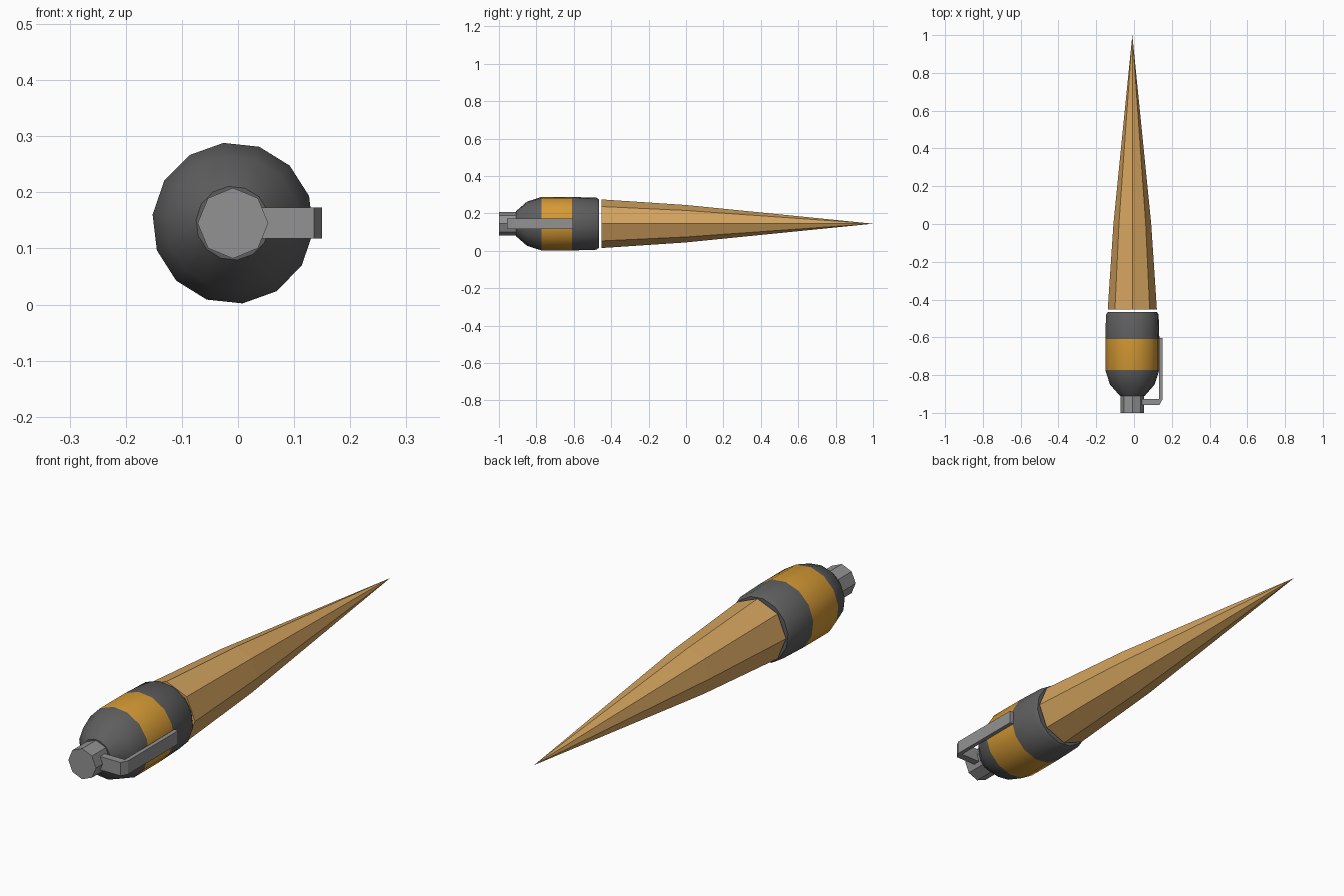
import bpy, bmesh, math

if "Cube" in bpy.data.objects:
    bpy.data.objects.remove(bpy.data.objects["Cube"])

AXIS_X, AXIS_Z = -0.009, 0.145


def material(name, color):
    m = bpy.data.materials.new(name)
    m.diffuse_color = (*color, 1.0)
    m.use_nodes = True
    m.node_tree.nodes["Principled BSDF"].inputs["Base Color"].default_value = m.diffuse_color
    return m


dark = material("dark grey", (0.112, 0.112, 0.115))
light = material("light grey", (0.29, 0.29, 0.295))
gold = material("gold band", (0.66, 0.32, 0.035))
wood = material("tan", (0.66, 0.37, 0.115))


def make_object(name, bm, mats):
    bmesh.ops.recalc_face_normals(bm, faces=bm.faces)
    me = bpy.data.meshes.new(name)
    bm.to_mesh(me)
    bm.free()
    ob = bpy.data.objects.new(name, me)
    bpy.context.collection.objects.link(ob)
    for m in mats:
        me.materials.append(m)
    return ob


def lathe(name, profile, sides, start, mats):
    """Turn (y, radius) points around the long axis; radius 0 makes a tip."""
    bm = bmesh.new()
    rings = []
    for y, r in profile:
        count = sides if r > 0 else 1
        ring = []
        for i in range(count):
            a = start + math.tau * i / sides
            ring.append(bm.verts.new((AXIS_X + r * math.cos(a), y, AXIS_Z + r * math.sin(a))))
        rings.append(ring)
    for a, b in zip(rings, rings[1:]):
        for i in range(sides):
            j = (i + 1) % sides
            bm.faces.new((a[i], a[j], b[0]) if len(b) == 1 else (a[i], a[j], b[j], b[i]))
    for ring in (rings[0], rings[-1]):
        if len(ring) > 2:
            bm.faces.new(ring)
    return make_object(name, bm, mats)


# Rounded body with a gold band around its middle
body = lathe("body", [(-0.91, 0.066), (-0.85, 0.119), (-0.772, 0.144), (-0.61, 0.144),
                      (-0.48, 0.14), (-0.465, 0.13)],
             14, math.radians(-83.2), [dark, gold])
for p in body.data.polygons:
    if -0.75 < p.center.y < -0.63:
        p.material_index = 1
bpy.context.view_layer.objects.active = body
body.select_set(True)
bpy.ops.object.shade_smooth_by_angle(angle=math.radians(32))

# Long pointed spike
lathe("spike", [(-0.452, 0.13), (0.0, 0.1), (1.0, 0.0)], 8, 0, [wood])

# End knob
lathe("knob", [(-1.0, 0.063), (-0.905, 0.063)], 8, 0, [light])

# Bent side lever: flat outline extruded upward
outline = [(0.03, -0.957), (0.135, -0.957), (0.15, -0.93), (0.15, -0.603),
           (0.133, -0.603), (0.133, -0.926), (0.03, -0.926)]
bm = bmesh.new()
face = bm.faces.new([bm.verts.new((x, y, 0.118)) for x, y in outline])
ext = bmesh.ops.extrude_face_region(bm, geom=[face])
bmesh.ops.translate(bm, vec=(0, 0, 0.055),
                    verts=[v for v in ext["geom"] if isinstance(v, bmesh.types.BMVert)])
make_object("lever", bm, [light])
